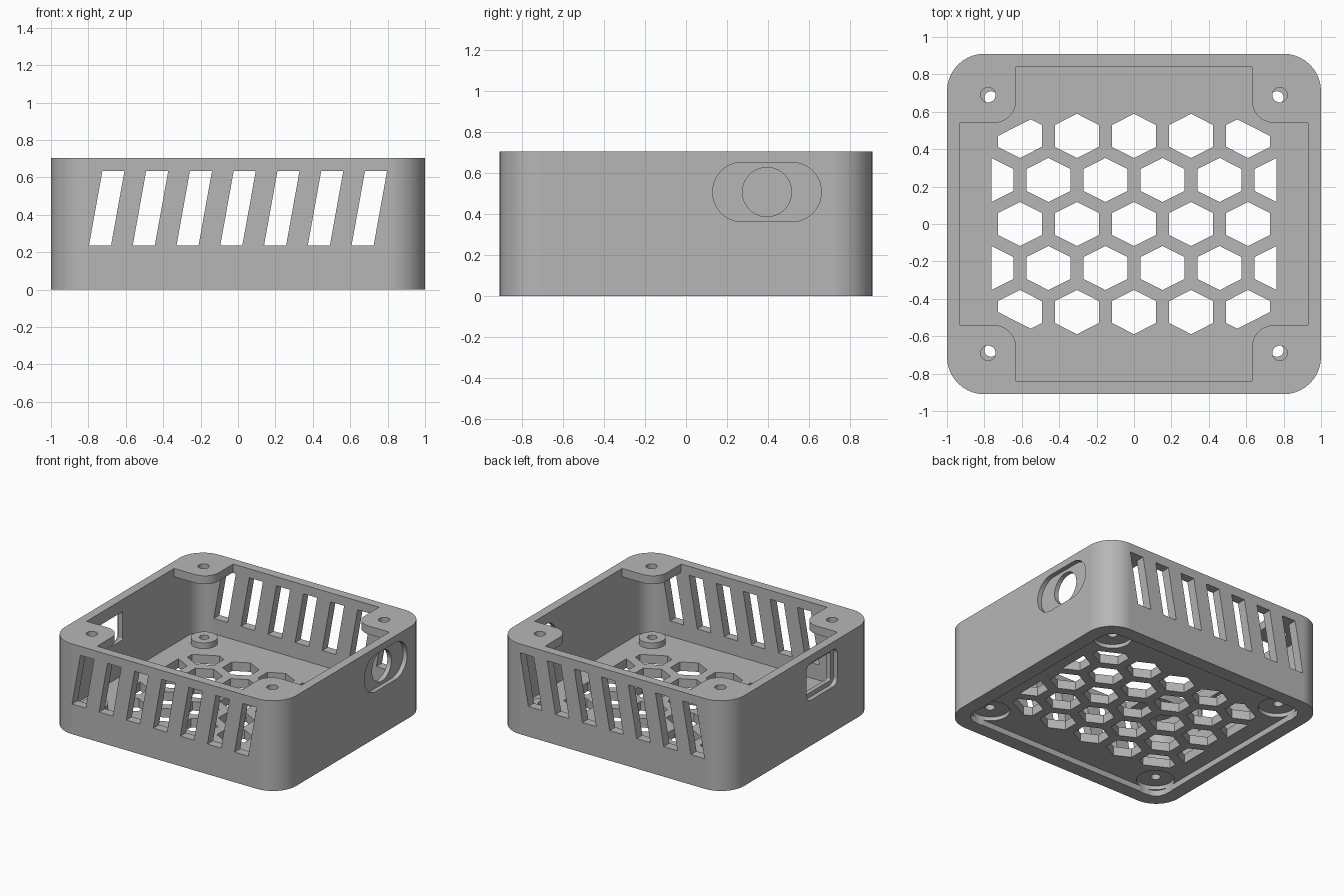
import bpy, bmesh, math
from mathutils import Vector

HX, HY, H = 1.0, 0.91, 0.705          # half sizes and height of the case
FLOOR_TOP, TAB_UNDER = 0.115, 0.64
CORNERS = [(sx, sy) for sx in (-1, 1) for sy in (-1, 1)]

if "Cube" in bpy.data.objects:
    bpy.data.objects.remove(bpy.data.objects["Cube"], do_unlink=True)

grey = bpy.data.materials.new("matte_grey")
grey.use_nodes = True
grey.diffuse_color = (0.47, 0.47, 0.47, 1)
grey.node_tree.nodes["Principled BSDF"].inputs["Base Color"].default_value = grey.diffuse_color


def rounded(corners, steps=10):
    """Outline through (x, y, radius) right-angled corners, filleted."""
    out = []
    for i, (x, y, r) in enumerate(corners):
        p = Vector((x, y))
        a = (Vector(corners[i - 1][:2]) - p).normalized() * r
        b = (Vector(corners[(i + 1) % len(corners)][:2]) - p).normalized() * r
        if r == 0:
            out.append(p)
            continue
        for k in range(steps + 1):
            t = k / steps * math.pi / 2
            out.append(p + a * (1 - math.sin(t)) + b * (1 - math.cos(t)))
    return out


def box(cx, cy, hx, hy, r):
    signs = ((1, 1), (-1, 1), (-1, -1), (1, -1))
    return rounded([(cx + sx * hx, cy + sy * hy, r) for sx, sy in signs])


def circle(cx, cy, r, n=32):
    return [(cx + r * math.cos(k * math.tau / n), cy + r * math.sin(k * math.tau / n))
            for k in range(n)]


def prisms(name, outlines, lo, hi, axis="z"):
    """One object holding an extruded prism for each outline."""
    place = {"z": lambda u, v, w: (u, v, w),
             "y": lambda u, v, w: (u, w, v),
             "x": lambda u, v, w: (w, u, v)}[axis]
    bm = bmesh.new()
    for pts in outlines:
        rings = [[bm.verts.new(place(u, v, w)) for u, v in pts] for w in (lo, hi)]
        bm.faces.new(rings[0])
        bm.faces.new(rings[1])
        for i in range(len(pts)):
            bm.faces.new((rings[0][i - 1], rings[0][i], rings[1][i], rings[1][i - 1]))
    bmesh.ops.remove_doubles(bm, verts=bm.verts, dist=1e-5)
    bmesh.ops.recalc_face_normals(bm, faces=bm.faces)
    mesh = bpy.data.meshes.new(name)
    bm.to_mesh(mesh)
    bm.free()
    mesh.materials.append(grey)
    obj = bpy.data.objects.new(name, mesh)
    bpy.context.scene.collection.objects.link(obj)
    return obj


def cut(target, outlines, lo, hi, axis="z"):
    cutter = prisms("cutter", outlines, lo, hi, axis)
    cutter.hide_render = True
    mod = target.modifiers.new("cut", "BOOLEAN")
    mod.operation, mod.solver, mod.object = "DIFFERENCE", "EXACT", cutter
    bpy.context.view_layer.objects.active = target
    bpy.ops.object.modifier_apply(modifier=mod.name)
    bpy.data.objects.remove(cutter, do_unlink=True)


def finish(obj):
    bpy.ops.object.select_all(action="DESELECT")
    obj.select_set(True)
    bpy.context.view_layer.objects.active = obj
    bpy.ops.object.shade_smooth_by_angle(angle=math.radians(30))
    obj.modifiers.new("even_shading", "WEIGHTED_NORMAL").keep_sharp = True


# Outer case with hollow inside
case = prisms("vented_case", [box(0, 0, HX, HY, 0.2)], 0, H)
cut(case, [box(0, 0, HX - 0.07, HY - 0.07, 0.13)], FLOOR_TOP, TAB_UNDER)

# Top opening, leaving a rounded screw tab in each corner
WX, WY, TX, TY = HX - 0.07, HY - 0.07, 0.63, 0.54
quarter = [(WX, TY, 0), (TX, TY, 0.12), (TX, WY, 0)]
opening = (quarter + [(-x, y, r) for x, y, r in quarter[::-1]]
           + [(-x, -y, r) for x, y, r in quarter]
           + [(x, -y, r) for x, y, r in quarter[::-1]])
cut(case, [rounded(opening)], TAB_UNDER - 0.02, H + 0.1)
cut(case, [circle(sx * 0.78, sy * 0.69, 0.04) for sx, sy in CORNERS], 0.6, H + 0.1)

# Recessed underside with round screw-head pockets and bores
cut(case, [box(0, 0, 0.89, 0.80, 0.09)], -0.1, 0.045)
cut(case, [circle(sx * 0.76, sy * 0.67, 0.135) for sx, sy in CORNERS], -0.1, 0.075)
cut(case, [circle(sx * 0.765, sy * 0.675, 0.035) for sx, sy in CORNERS], 0, 0.3)

# Honeycomb floor grille
W, R, PX, PY = 0.117, 0.118, 0.305, 0.2355
HEX = [(0, R), (-W, R / 2), (-W, -R / 2), (0, -R), (W, -R / 2), (W, R / 2)]
HALF = [(0, R), (0, -R), (W, -R / 2), (W, R / 2)]
CLIPPED = [(W / 2, 0.75 * R), (-W, 0), (-W, -R / 2), (0, -R), (W, -R / 2), (W, R / 2)]
cells = []
for row in range(-2, 3):
    columns = range(-2, 3) if row % 2 == 0 else [c + 0.5 for c in range(-3, 3)]
    for col in columns:
        shape, fx, fy = HEX, 1, 1
        if abs(col) == 2.5:
            shape, fx = HALF, -math.copysign(1, col)
        elif abs(col) == 2 and abs(row) == 2:
            shape, fx, fy = CLIPPED, -math.copysign(1, col), math.copysign(1, row)
        cells.append([(col * PX + fx * x, row * PY + fy * y) for x, y in shape])
cut(case, cells, -0.1, 0.3)

# Slanted vents through front and back walls
vents = []
for i in range(-3, 4):
    x = i * 0.234
    vents.append([(x - 0.095, 0.235), (x + 0.023, 0.235), (x + 0.095, 0.635), (x - 0.023, 0.635)])
cut(case, vents, -HY - 0.1, -0.8, "y")
cut(case, vents, 0.8, HY + 0.1, "y")

# Round socket in a slot-shaped recess on the +x wall
cut(case, [box(0.395, 0.507, 0.265, 0.145, 0.1445)], HX - 0.035, HX + 0.1, "x")
cut(case, [circle(0.395, 0.507, 0.12, 40)], 0.85, HX + 0.1, "x")

# Rectangular socket in a rounded recess on the -x wall
cut(case, [box(-0.25, 0.50, 0.19, 0.145, 0.05)], -HX - 0.1, -HX + 0.035, "x")
cut(case, [box(-0.25, 0.50, 0.155, 0.11, 0.01)], -HX - 0.1, -0.85, "x")
finish(case)

# Standoffs on the floor
for sx, sy in CORNERS:
    side = ("left" if sx > 0 else "right")
    end = ("back" if sy > 0 else "front")
    post = prisms(f"standoff_{end}_{side}", [circle(sx * 0.765, sy * 0.675, 0.095)],
                  FLOOR_TOP - 0.01, 0.16)
    cut(post, [circle(sx * 0.765, sy * 0.675, 0.035)], 0, 0.3)
    finish(post)
